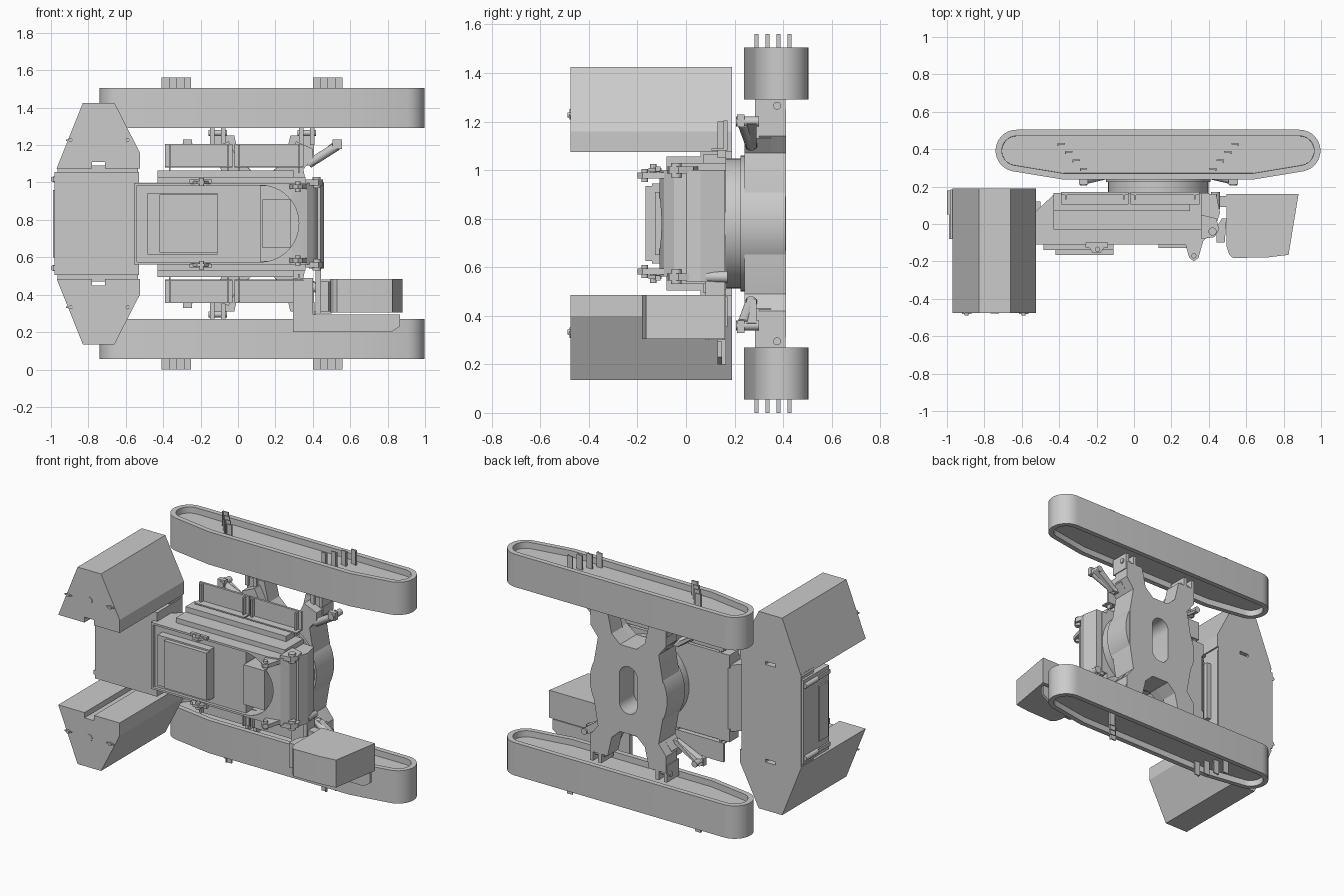
import bpy, bmesh, math
from mathutils import Vector

if "Cube" in bpy.data.objects:
    bpy.data.objects.remove(bpy.data.objects["Cube"])

ZC = 0.78   # mirror plane height
CX = 0.13   # slewing axis


def finish(name, bm):
    bmesh.ops.recalc_face_normals(bm, faces=bm.faces)
    me = bpy.data.meshes.new(name)
    bm.to_mesh(me)
    bm.free()
    ob = bpy.data.objects.new(name, me)
    bpy.context.collection.objects.link(ob)
    return ob


def prism(name, pts, lo, hi, axis='z', rim=None):
    """Extrude a 2D profile: axis z -> (x, y) points, axis y -> (x, z) points."""
    bm = bmesh.new()
    put = (lambda p, h: (p[0], p[1], h)) if axis == 'z' else (lambda p, h: (p[0], h, p[1]))
    a = [bm.verts.new(put(p, lo)) for p in pts]
    b = [bm.verts.new(put(p, hi)) for p in pts]
    caps = [bm.faces.new(a), bm.faces.new(b)]
    n = len(pts)
    for i in range(n):
        bm.faces.new((a[i], a[(i + 1) % n], b[(i + 1) % n], b[i]))
    bmesh.ops.recalc_face_normals(bm, faces=bm.faces)
    if rim:  # recess both caps, leaving a rim
        bmesh.ops.inset_region(bm, faces=caps, thickness=rim[0], use_even_offset=True)
        bmesh.ops.inset_region(bm, faces=caps, thickness=0.001, depth=-rim[1])
    return finish(name, bm)


def box(name, x0, x1, y0, y1, z0, z1):
    return prism(name, [(x0, y0), (x1, y0), (x1, y1), (x0, y1)], z0, z1)


def rod(name, p0, p1, r, n=20):
    p0, p1 = Vector(p0), Vector(p1)
    bm = bmesh.new()
    bmesh.ops.create_cone(bm, cap_ends=True, segments=n, radius1=r, radius2=r, depth=(p1 - p0).length)
    rot = (p1 - p0).to_track_quat('Z', 'Y').to_matrix()
    for v in bm.verts:
        v.co = rot @ v.co + (p0 + p1) / 2
    return finish(name, bm)


def arc(cx, cy, r, a0, a1, n=14):
    return [(cx + r * math.cos(math.radians(a0 + (a1 - a0) * i / n)),
             cy + r * math.sin(math.radians(a0 + (a1 - a0) * i / n))) for i in range(n + 1)]


def cut(ob, *cutters):
    for c in cutters:
        m = ob.modifiers.new("cut", 'BOOLEAN')
        m.operation, m.object = 'DIFFERENCE', c
        bpy.context.view_layer.objects.active = ob
        bpy.ops.object.modifier_apply(modifier=m.name)
        bpy.data.objects.remove(c)


def four(pts):
    """Mirror a quarter profile (dx, dz) into a full closed one."""
    q = list(pts) + [(-x, z) for x, z in reversed(pts)]
    q += [(-x, -z) for x, z in pts] + [(x, -z) for x, z in reversed(pts)]
    return [(CX + x, ZC + z) for x, z in q]


# --- carbody: drum, X-shaped arms, oval hole ---
root = [(.25, .12), (.22, .29), (.27, .35), (.27, .40), (.18, .44), (.13, .34), (.06, .285)]
arms = [(.25, .12), (.22, .29), (.275, .36), (.275, .47), (.15, .47), (.12, .34), (.06, .285)]
oval = arc(CX, ZC + .09, .065, 0, 180, 12) + arc(CX, ZC - .09, .065, 180, 360, 12)
drum = rod("carbody_drum", (CX, .225, ZC), (CX, .41, ZC), .28, 48)
plate = prism("carbody_arms", four(arms), .30, .412, 'y')
roots = prism("carbody_arm_roots", four(root), .24, .35, 'y')
for i, ob in enumerate((drum, plate, roots)):
    cut(ob, prism("hole_cutter", oval, .26, .6, 'y'))
rod("slewing_ring", (CX, .16, ZC), (CX, .24, ZC), .268, 48)

track = (arc(.885, .392, .112, -78, 90) + arc(-.628, .392, .112, 90, 258)
         + [(-.38, .238), (.64, .238)])
wing = [(-.97, .295), (-.83, .645), (-.66, .645), (-.525, .38), (-.525, .295),
        (-.71, .295), (-.71, .33), (-.78, .33), (-.78, .295)]

for s, side in ((1, "upper"), (-1, "lower")):
    def Z(d, s=s):
        return ZC + s * d

    def sbox(name, x0, x1, y0, y1, d0, d1):
        return box(f"{side}_{name}", x0, x1, y0, y1, *sorted((Z(d0), Z(d1))))

    # crawler track with recessed web, and its access steps
    prism(side + "_track", track, *sorted((Z(.51), Z(.725))), rim=(.033, .04))
    for i in range(4):
        y = .43 - .045 * i
        for x, d in ((-.41 + .04 * i, 1), (.56 - .04 * i, -1)):
            sbox("track_step", *sorted((x, x + d * .04)), y - .004, y + .004, .68, .78)
            sbox("track_step_lip", *sorted((x, x + d * .006)), y - .012, y + .004, .68, .78)

    for d in (1, -1):
        # track mounting clevis
        cx = CX + d * .238
        for e in (-.03, .03):
            sbox("clevis_plate", cx + e - .012, cx + e + .012, .285, .41, .42, .53)
        rod(side + "_clevis_pin", (cx - .05, .375, Z(.485)), (cx + .05, .375, Z(.485)), .016)
        # swing-out jack
        a, b = CX + d * .25, CX + d * .40
        rod(side + "_jack_arm", (a, .27, Z(.32)), (b, .235, Z(.415)), .024)
        prism(side + "_jack_bracket", [(a - .02, Z(.31)), (a + .03, Z(.31)), (b + .02, Z(.41)), (b - .03, Z(.43))],
              .25, .29, 'y')
        rod(side + "_jack_cylinder", (b, .205, Z(.42)), (b, .30, Z(.42)), .02)
        sbox("jack_foot", b - .025, b + .025, .21, .24, .40, .45)

    # counterweight stack, lifting studs, centre cap
    prism(side + "_counterweight", [(x, Z(d)) for x, d in wing], -.475, .19, 'y')
    for x in (-.895, -.59):
        rod(side + "_weight_stud", (x, -.488, Z(.447)), (x, -.47, Z(.447)), .011, 12)
        sbox("weight_stud_bar", x - .025, x + .025, -.482, -.472, .443, .451)
    rod(side + "_weight_cap", (-.745, -.479, Z(.45)), (-.745, -.47, Z(.45)), .022)
    rod(side + "_tray_lug", (-.985, .05, Z(.237)), (-.985, .18, Z(.237)), .016)
    sbox("tray_lug_plate", -.99, -.96, -.08, .10, .225, .25)

    # catwalk panels with folded lips and brackets
    for x0, x1 in ((-.39, -.03), (-.02, .35)):
        sbox("catwalk_panel", x0, x1, .155, .17, .30, .425)
        sbox("catwalk_lip", x0, x1, .105, .17, .30, .308)
        for x in (x0 + .02, x1 - .03):
            sbox("catwalk_bracket", x, x + .01, .13, .165, .27, .42)

    # stepped side decks of the upper frame
    sbox("side_deck", -.43, .36, -.03, .165, .20, .25)
    sbox("side_sill", -.43, .30, .07, .165, .24, .285)
    # deck lug and pin
    prism(side + "_deck_lug", [(-.26, -.10), (-.14, -.10), (-.18, -.155), (-.22, -.155)],
          *sorted((Z(.212), Z(.228))))
    rod(side + "_deck_pin", (-.195, -.135, Z(.20)), (-.195, -.135, Z(.245)), .014, 12)
    sbox("deck_rail", -.26, -.14, -.125, -.105, .215, .235)
    # boom foot lugs, pins and front rollers
    prism(side + "_boom_lug", [(.27, -.09), (.37, -.09), (.345, -.18), (.32, -.20), (.295, -.18)],
          *sorted((Z(.185), Z(.21))))
    rod(side + "_boom_pin", (.32, -.17, Z(.17)), (.32, -.17, Z(.225)), .014, 12)
    prism(side + "_front_lug", [(.36, -.08), (.43, -.07), (.455, -.03), (.44, .03), (.36, .05)],
          *sorted((Z(.205), Z(.235))))
    rod(side + "_front_roller", (.42, -.04, Z(.19)), (.42, -.04, Z(.25)), .022)

# --- counterweight tray ---
box("counterweight_tray", -.98, -.53, -.08, .185, ZC - .275, ZC + .275)
box("tray_back_slab", -.965, -.535, .06, .19, ZC - .31, ZC + .31)
box("tray_side_panel", -.99, -.97, -.06, .03, ZC - .18, ZC + .18)

# --- upper frame with recessed lid and round drum opening ---
frame = prism("upper_frame", [(-.555, -.11), (.29, -.11), (.37, -.09), (.41, -.05), (.425, 0),
                              (.40, .165), (-.42, .165), (-.555, .04)], ZC - .218, ZC + .218)
cut(frame, box("lid_cutter", -.54, .12, -.3, -.09, ZC - .205, ZC + .205),
    prism("opening_cutter", arc(.12, ZC, .205, -90, 90, 24), -.3, .09, 'y'))
box("frame_link", -.60, -.50, -.06, .12, ZC - .2, ZC + .2)
box("hood_base", -.485, -.11, -.14, -.08, ZC - .165, ZC + .165)
box("hood_cover", -.42, -.11, -.167, -.13, ZC - .155, ZC + .155)
box("winch_block", .13, .28, -.128, .10, ZC - .13, ZC + .13)
prism("front_crossmember", [(.38, .0), (.44, .0), (.46, .06), (.44, .16), (.38, .16)], .54, 1.0)
rod("front_cylinder", (.435, .08, .56), (.435, .17, .56), .024)

# --- operator cab, its mount and walkway ---
prism("cab", [(.495, .16), (.88, .16), (.826, -.165), (.72, -.178), (.53, -.182), (.51, -.165), (.495, -.12)],
      .305, .485)
prism("cab_walkway", [(.40, .295), (.865, .295), (.865, .23), (.82, .20), (.40, .20)], .13, .148, 'y')
box("cab_bracket", .295, .40, .13, .165, .20, .49)
box("cab_arm", .415, .445, .08, .16, .30, .59)
prism("cab_mount", [(.44, -.10), (.485, -.10), (.495, .03), (.47, .03), (.44, -.02)], .31, .47)
box("cab_beam", .43, .50, .09, .15, .30, .48)

# --- smooth shading on round parts, hard edges kept ---
bpy.ops.object.select_all(action='SELECT')
bpy.context.view_layer.objects.active = frame
bpy.ops.object.shade_smooth_by_angle(angle=math.radians(25))
